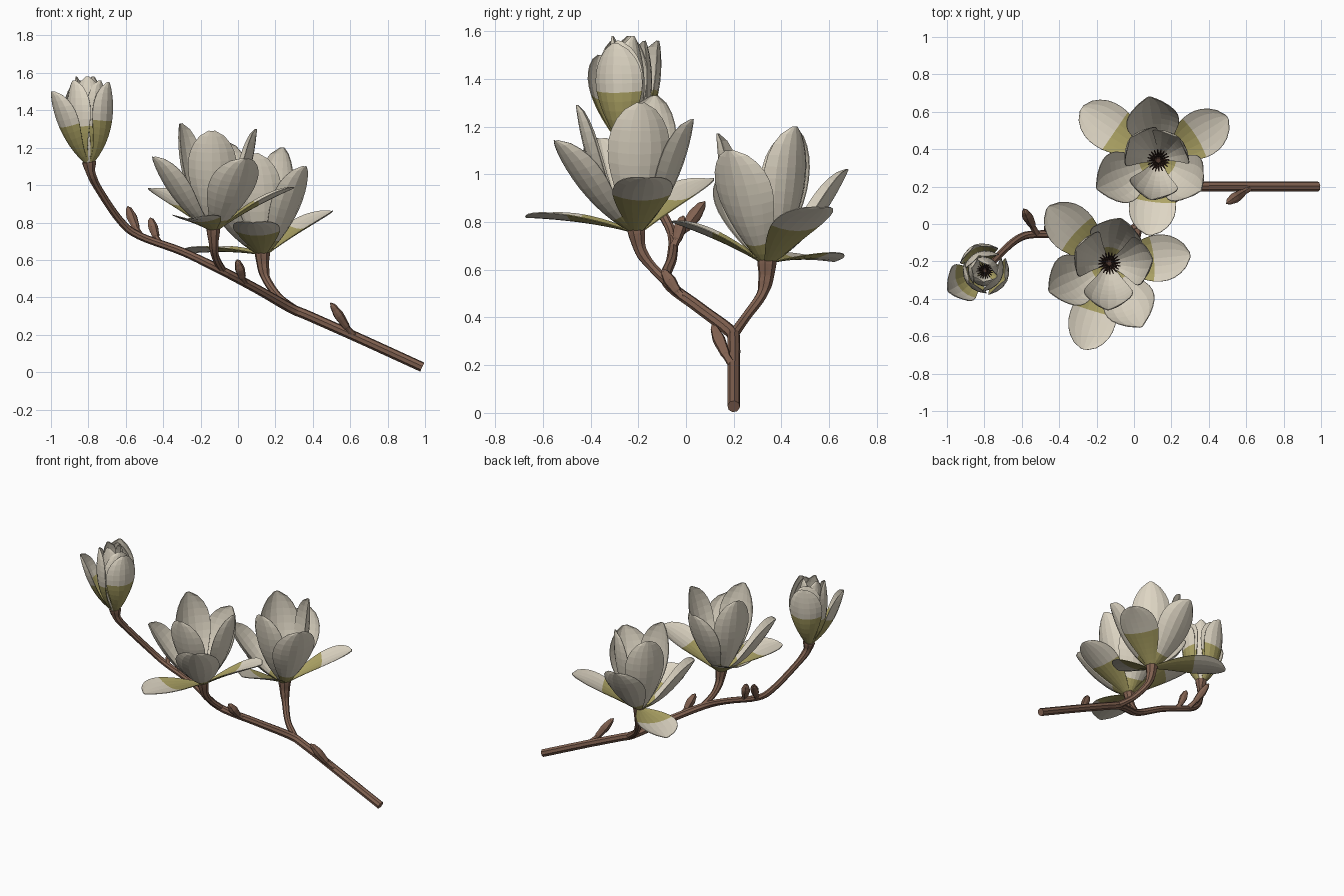
import bpy, bmesh, math, random
from mathutils import Vector as V

if "Cube" in bpy.data.objects:
    bpy.data.objects.remove(bpy.data.objects["Cube"])
random.seed(3)

def mat(name, col):
    m = bpy.data.materials.new(name)
    m.diffuse_color = (*col, 1)
    m.use_nodes = True
    m.node_tree.nodes["Principled BSDF"].inputs["Base Color"].default_value = m.diffuse_color
    return m

CREAM = mat("petal cream", (0.73, 0.67, 0.55))
OLIVE = mat("petal olive", (0.42, 0.37, 0.13))
BARK = mat("bark brown", (0.225, 0.123, 0.083))
DARK = mat("stamen brown", (0.07, 0.035, 0.025))

def add_mesh(name, bm, mats):
    me = bpy.data.meshes.new(name)
    bm.to_mesh(me)
    bm.free()
    for m in mats:
        me.materials.append(m)
    ob = bpy.data.objects.new(name, me)
    bpy.context.collection.objects.link(ob)
    return ob

# Tapered, slightly ribbed stem through the points (x, y, z, radius)
def stem(name, pts, sides=16, steps=5):
    p = [V(q[:3]) for q in pts]
    r = [q[3] for q in pts]
    n = len(p)
    path = []
    for i in range(n - 1):
        a, b = p[i], p[i + 1]
        ta = (b - p[i - 1]) / 2 if i else b - a
        tb = (p[i + 2] - a) / 2 if i + 2 < n else b - a
        for k in range(steps + (i == n - 2)):
            t = k / steps
            c = (a * (2*t**3 - 3*t*t + 1) + ta * (t**3 - 2*t*t + t)
                 + b * (3*t*t - 2*t**3) + tb * (t**3 - t*t))
            s = t * t * (3 - 2 * t)
            path.append((c, r[i] * (1 - s) + r[i + 1] * s))
    bm = bmesh.new()
    rings = []
    u = V((0.13, 1, 0.2))
    for i, (c, rad) in enumerate(path):
        d = (path[min(i + 1, len(path) - 1)][0] - path[max(i - 1, 0)][0]).normalized()
        u = (u - d * u.dot(d)).normalized()
        w = d.cross(u)
        ring = []
        for k in range(sides):
            a = 2 * math.pi * k / sides
            ring.append(bm.verts.new(c + rad * (1.03 if k % 2 else .94) * (u * math.cos(a) + w * math.sin(a))))
        rings.append(ring)
    for A, B in zip(rings, rings[1:]):
        for k in range(sides):
            bm.faces.new((A[k], A[(k + 1) % sides], B[(k + 1) % sides], B[k]))
    bm.faces.new(rings[0][::-1])
    bm.faces.new(rings[-1])
    return add_mesh(name, bm, [BARK])

PROFILE = [(0, .2), (.12, .38), (.3, .64), (.45, .84), (.6, .98), (.72, 1),
           (.84, .87), (.92, .66), (.97, .42), (1, .12)]

def width_at(t):
    for (a, wa), (b, wb) in zip(PROFILE, PROFILE[1:]):
        if t <= b:
            return wa + (wb - wa) * (t - a) / (b - a)
    return PROFILE[-1][1]

# Cupped petal from the flower base to its tip, olive below the given fraction
def petal(name, base, tip, half, bulge, cup, olive, rows=12, cols=6):
    base, tip = V(base), V(tip)
    out = (tip - base)
    out.z = 0
    out.normalize()
    p0 = base + out * 0.025
    chord = tip - p0
    side = V((-out.y, out.x, 0))
    inner = side.cross(chord.normalized())
    if inner.z < 0 or (abs(inner.z) < .05 and inner.dot(out) > 0):
        inner = -inner
    ctrl = p0 + chord * 0.42 - inner * bulge * chord.length
    bm = bmesh.new()
    grid = []
    for i in range(rows + 1):
        t = 1 - (1 - i / rows) ** 1.25
        c = p0 * (1 - t)**2 + ctrl * 2*t*(1 - t) + tip * t*t
        d = ((ctrl - p0) * (1 - t) + (tip - ctrl) * t).normalized()
        nrm = side.cross(d)
        if nrm.dot(inner) < 0:
            nrm = -nrm
        w = half * width_at(t)
        grid.append([bm.verts.new(c + side * w * s * (1 - .12 * cup * s * s) + nrm * w * cup * s * s)
                     for s in (2 * k / cols - 1 for k in range(cols + 1))])
    for i in range(rows):
        tm = 1 - (1 - (i + .5) / rows) ** 1.25
        for k in range(cols):
            f = bm.faces.new((grid[i][k], grid[i][k+1], grid[i+1][k+1], grid[i+1][k]))
            f.material_index = 1 if tm < olive else 0
    ob = add_mesh(name, bm, [CREAM, OLIVE])
    m = ob.modifiers.new("thickness", "SOLIDIFY")
    m.thickness = 0.004
    m.offset = 0

# Central cone ringed by small leaning stamens
def stamens(name, base, size):
    bm = bmesh.new()
    def spike(a, b, r):
        d = b - a
        M = d.to_track_quat('Z', 'Y').to_matrix().to_4x4()
        M.translation = (a + b) / 2
        bmesh.ops.create_cone(bm, cap_ends=True, segments=5, radius1=r, radius2=r * .6,
                              depth=d.length, matrix=M)
    b = V(base)
    spike(b, b + V((0, 0, size * 2.6)), size * .45)
    for ring, n in ((.5, 12), (.75, 16), (1, 20)):
        for k in range(n):
            a = 2 * math.pi * k / n + ring
            o = V((math.cos(a), math.sin(a), 0))
            spike(b + o * size * .3, b + o * size * ring + V((0, 0, size * random.uniform(1.6, 2.1))), size * .1)
    add_mesh(name, bm, [DARK])

# Branch and flower stalks
stem("main_branch", [(.985, .2, .027, .026), (.65, .2, .18, .026), (.38, .2, .3, .026), (.28, .185, .343, .026),
     (.1, .05, .445, .024), (-.1, -.08, .55, .023), (-.3, -.06, .645, .021), (-.53, -.055, .73, .02),
     (-.63, -.085, .81, .02), (-.74, -.185, .97, .02), (-.785, -.24, 1.06, .025), (-.797, -.25, 1.125, .038)])
stem("right_flower_stalk", [(.31, .2, .33, .022), (.22, .25, .4, .02), (.155, .315, .49, .022),
     (.135, .335, .56, .031), (.13, .34, .64, .04)])
stem("left_flower_stalk", [(-.08, -.07, .54, .02), (-.118, -.14, .61, .02), (-.13, -.19, .68, .026),
     (-.132, -.21, .77, .038)])

# Small leaf buds
BUDS = [((-.52, -.055, .73), (-.59, .08, .885)), ((-.42, -.055, .69), (-.47, -.01, .825)),
        ((.04, .0, .475), (-.005, -.1, .6)), ((.63, .2, .19), (.495, .11, .37))]
for i, (a, b) in enumerate(BUDS):
    a, b = V(a), V(b)
    sag = V((0, 0, -.012))
    pts = [(*(a.lerp(b, t) + sag * s), r) for t, s, r in
           ((0, 0, .018), (.3, 1, .016), (.42, 1, .022), (.68, .5, .028), (.88, 0, .019), (1, 0, .004))]
    stem("leaf_bud_%d" % i, pts, 8, 3)

# Flowers: half width, bulge, cup and olive fraction per whorl, then petal tips
KINDS = {"outer": (.13, -.05, .22, .55), "middle": (.15, .15, .4, .25), "inner": (.138, .17, .42, 0)}
FLOWERS = {
    "left_flower": ((-.132, -.21, .76), {
        "outer": [(-.46, .09, .98), (.3, -.165, .985), (-.27, -.67, .82)],
        "middle": [(-.455, -.36, 1.15), (.04, -.55, 1.14), (-.07, .03, 1.23)],
        "inner": [(-.31, -.13, 1.33), (.1, -.19, 1.3), (-.14, -.46, 1.29)]}),
    "right_flower": ((.13, .34, .63), {
        "outer": [(-.28, .62, .635), (.5, .57, .86), (.08, -.06, .8)],
        "middle": [(.08, .68, 1.02), (-.2, .19, 1.0), (.36, .18, 1.1)],
        "inner": [(.24, .46, 1.2), (-.02, .46, 1.19), (.09, .13, 1.17)]})}
for name, (base, whorls) in FLOWERS.items():
    for kind, tips in whorls.items():
        half, bulge, cup, olive = KINDS[kind]
        for i, tip in enumerate(tips):
            petal("%s_%s_petal_%d" % (name, kind, i), base, tip, half, bulge, cup, olive)
    stamens(name + "_stamens", base, .058)

# Half-open flower at the branch end
B = (-.797, -.25, 1.12)
for i, tip in enumerate([(-.995, -.36, 1.5), (-.69, -.3, 1.55), (-.85, -.115, 1.56)]):
    petal("closed_flower_outer_petal_%d" % i, B, tip, .115, (.17, .23, .21)[i], .5, .57)
for i in range(6):
    a = math.radians(60 * i + 40)
    r = .085 if i % 2 else .055
    tip = (-.815 + r * math.cos(a), -.255 + r * math.sin(a), 1.56 if i % 2 else 1.58)
    petal("closed_flower_inner_petal_%d" % i, B, tip, .11 if i % 2 else .085, .22 if i % 2 else .17, .5,
          .52 if i % 2 else 0)
stamens("closed_flower_stamens", B, .042)
